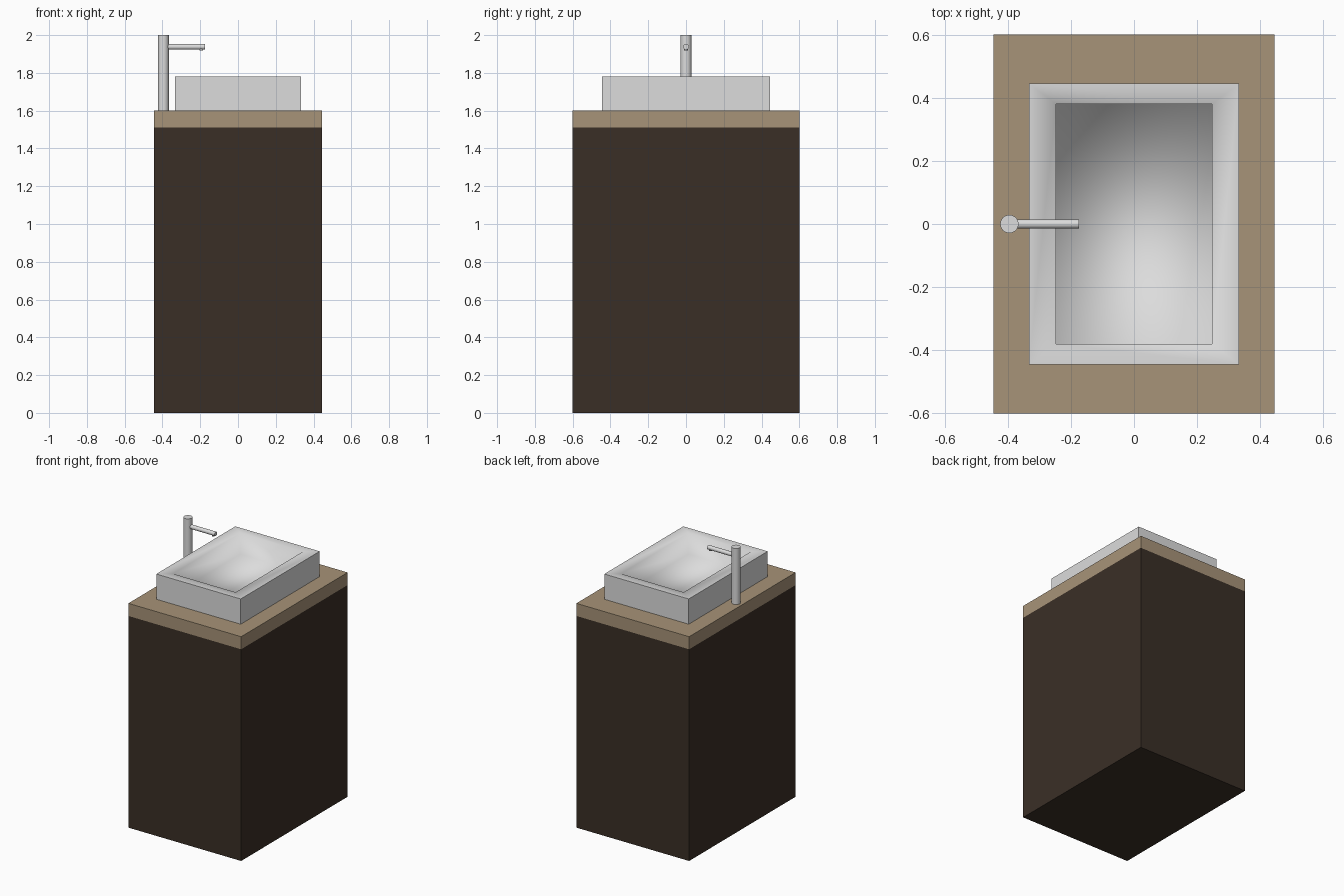
import bpy, bmesh, math
from mathutils import Matrix

if "Cube" in bpy.data.objects:
    bpy.data.objects.remove(bpy.data.objects["Cube"])


def material(name, rgb):
    m = bpy.data.materials.new(name)
    m.diffuse_color = (*rgb, 1.0)
    m.use_nodes = True
    m.node_tree.nodes["Principled BSDF"].inputs["Base Color"].default_value = m.diffuse_color
    return m


dark_wood = material("dark_wood", (0.042, 0.028, 0.0194))
tan_stone = material("tan_stone", (0.386, 0.292, 0.188))
light_grey = material("light_grey", (0.716, 0.716, 0.716))


def make_object(name, bm, mat):
    mesh = bpy.data.meshes.new(name)
    bm.to_mesh(mesh)
    bm.free()
    mesh.materials.append(mat)
    ob = bpy.data.objects.new(name, mesh)
    bpy.context.collection.objects.link(ob)
    return ob


def box_mesh(hx, hy, z0, z1):
    bm = bmesh.new()
    bmesh.ops.create_cube(bm, size=1.0)
    for v in bm.verts:
        v.co = (v.co.x * 2 * hx, v.co.y * 2 * hy, z0 + (v.co.z + 0.5) * (z1 - z0))
    return bm


def rod(name, radius, length, matrix, mat, sides=32):
    bm = bmesh.new()
    bmesh.ops.create_cone(bm, cap_ends=True, segments=sides, radius1=radius,
                          radius2=radius, depth=length, matrix=matrix)
    for f in bm.faces:
        f.smooth = len(f.verts) == 4
    for e in bm.edges:
        e.smooth = all(f.smooth for f in e.link_faces)
    return make_object(name, bm, mat)


# Cabinet and counter
make_object("cabinet", box_mesh(0.445, 0.6, 0.0, 1.51), dark_wood)
make_object("countertop", box_mesh(0.445, 0.6, 1.51, 1.60), tan_stone)

# Basin: sharp outside, softly shaded rim and hollow
HX, HY, IX, IY, TOP, FLOOR = 0.333, 0.445, 0.247, 0.38, 1.78, 1.63
bm = box_mesh(HX, HY, 1.60, TOP)
for e in bm.edges:
    e.smooth = False
top = max(bm.faces, key=lambda f: f.calc_center_median().z)


def inset_top(face, z):
    """Extrude a face in place; return the new inner face and its ring."""
    res = bmesh.ops.extrude_discrete_faces(bm, faces=[face])
    inner = res["faces"][0]
    for v in inner.verts:
        v.co = (math.copysign(IX, v.co.x), math.copysign(IY, v.co.y), z)
    return inner


rim_inner = inset_top(top, TOP)
floor = inset_top(rim_inner, FLOOR)
for e in bm.edges:
    e.smooth = not all(abs(abs(v.co.x) - HX) < 1e-4 for v in e.verts)
for f in bm.faces:
    f.smooth = True
bm.normal_update()
for e in bm.edges:
    e.smooth = any(abs(v.co.x) < HX - 0.01 for v in e.verts)
make_object("basin", bm, light_grey)

# Tap
rod("tap_post", 0.029, 0.40, Matrix.Translation((-0.395, 0, 1.80)), light_grey)
rod("tap_spout", 0.015, 0.215,
    Matrix.Translation((-0.2825, 0, 1.938)) @ Matrix.Rotation(math.pi / 2, 4, 'Y'),
    light_grey, 24)
rod("tap_nozzle", 0.010, 0.02, Matrix.Translation((-0.194, 0, 1.929)), light_grey, 16)
